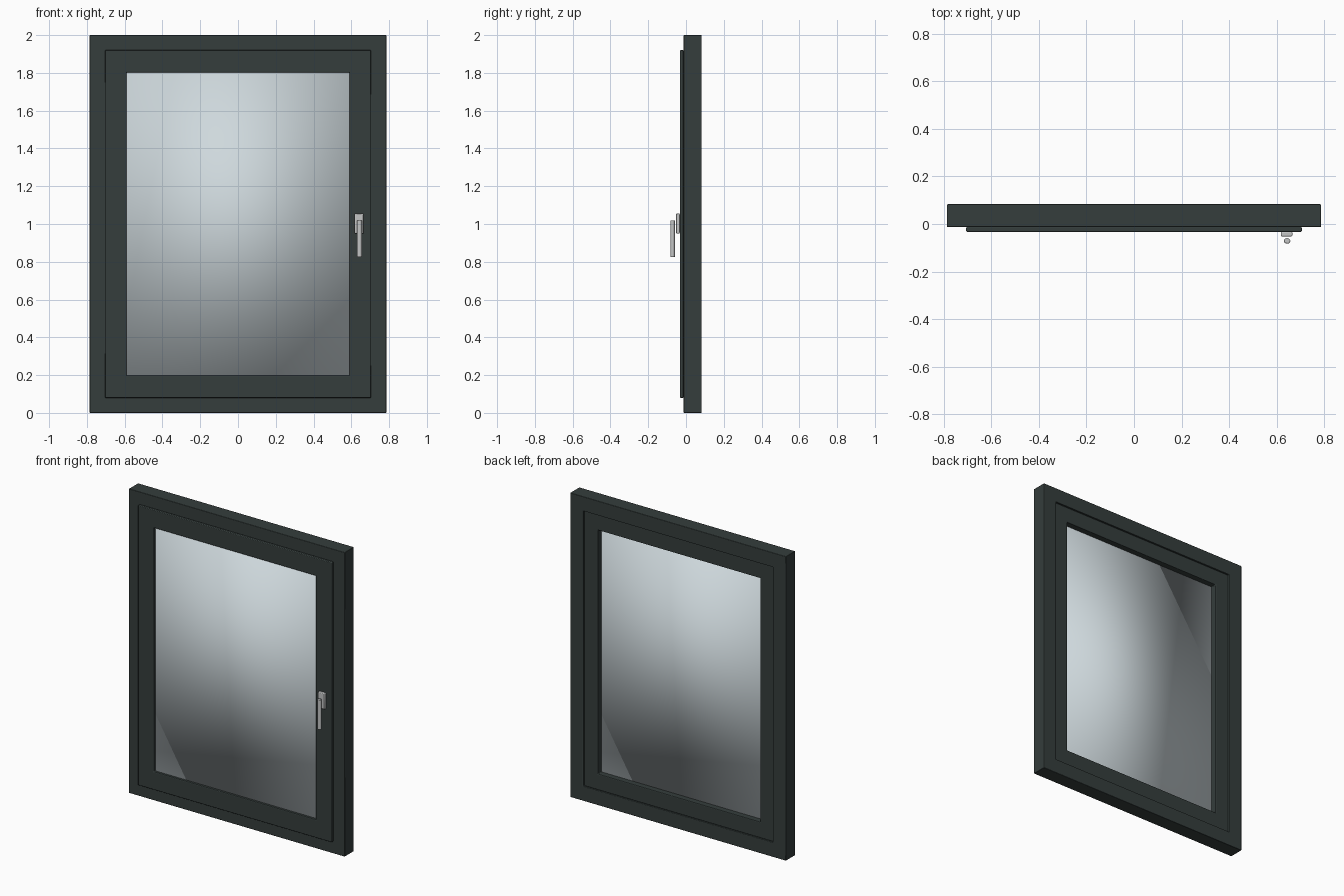
import bpy, bmesh
from mathutils import Vector

cube = bpy.data.objects.get("Cube")
if cube:
    bpy.data.objects.remove(cube, do_unlink=True)


def material(name, rgb, alpha=1.0):
    m = bpy.data.materials.new(name)
    m.use_nodes = True
    m.diffuse_color = (*rgb, alpha)
    bsdf = next(n for n in m.node_tree.nodes if n.type == 'BSDF_PRINCIPLED')
    bsdf.inputs["Base Color"].default_value = (*rgb, 1)
    bsdf.inputs["Alpha"].default_value = alpha
    return m


ANTHRACITE = material("anthracite", (0.035, 0.047, 0.045))
GLASS = material("pale glass", (0.62, 0.69, 0.72), 0.8)
METAL = material("satin metal", (0.55, 0.56, 0.56))
MID = 1.0  # height of the window centre


def finish(bm, name, mat, bevel=0.0, angle=0.6):
    bmesh.ops.recalc_face_normals(bm, faces=bm.faces)
    mesh = bpy.data.meshes.new(name)
    bm.to_mesh(mesh)
    bm.free()
    mesh.materials.append(mat)
    ob = bpy.data.objects.new(name, mesh)
    bpy.context.collection.objects.link(ob)
    if bevel:
        mod = ob.modifiers.new("soft edges", 'BEVEL')
        mod.width, mod.segments, mod.limit_method = bevel, 2, 'ANGLE'
    bpy.ops.object.select_all(action='DESELECT')
    ob.select_set(True)
    bpy.context.view_layer.objects.active = ob
    bpy.ops.object.shade_smooth_by_angle(angle=angle)
    return ob


def ring(name, profile, mat, bevel):
    """Sweep a closed profile of (half width, half height, y) round a rectangle."""
    bm = bmesh.new()
    loops = [[bm.verts.new((sx * w, y, MID + sz * h)) for w, h, y in profile]
             for sx, sz in ((-1, -1), (1, -1), (1, 1), (-1, 1))]
    n = len(profile)
    for i in range(4):
        a, b = loops[i], loops[(i + 1) % 4]
        for j in range(n):
            k = (j + 1) % n
            bm.faces.new((a[j], a[k], b[k], b[j]))
    return finish(bm, name, mat, bevel)


def box(name, low, high, mat, bevel=0.0, angle=0.6):
    low, high = Vector(low), Vector(high)
    bm = bmesh.new()
    bmesh.ops.create_cube(bm, size=1)
    bmesh.ops.scale(bm, vec=high - low, verts=bm.verts)
    bmesh.ops.translate(bm, vec=(low + high) / 2, verts=bm.verts)
    return finish(bm, name, mat, bevel, angle)


# Fixed outer frame
ring("outer_frame", [(0.785, 1.0, -0.013), (0.785, 1.0, 0.083),
                     (0.69, 0.905, 0.083), (0.69, 0.905, -0.013)], ANTHRACITE, 0.003)

# Opening sash, overlapping the frame in front and set back behind
ring("sash", [(0.705, 0.92, -0.033), (0.705, 0.92, -0.013), (0.69, 0.905, -0.013),
              (0.69, 0.905, 0.073), (0.59, 0.802, 0.073), (0.59, 0.802, -0.033)],
     ANTHRACITE, 0.004)

# Glass pane, softly shaded over its whole surface
box("glass_pane", (-0.592, -0.015, 0.196), (0.592, 0.033, 1.804), GLASS, angle=3.14)

# Handle: backplate and round lever
box("handle_plate", (0.617, -0.052, 0.95), (0.665, -0.033, 1.055), METAL, 0.004)
bm = bmesh.new()
bmesh.ops.create_cone(bm, cap_ends=True, segments=24, radius1=0.0135, radius2=0.0135, depth=0.195)
bmesh.ops.scale(bm, vec=(1, 0.88, 1), verts=bm.verts)
bmesh.ops.translate(bm, vec=(0.643, -0.071, 0.922), verts=bm.verts)
finish(bm, "handle_lever", METAL, 0.003)
